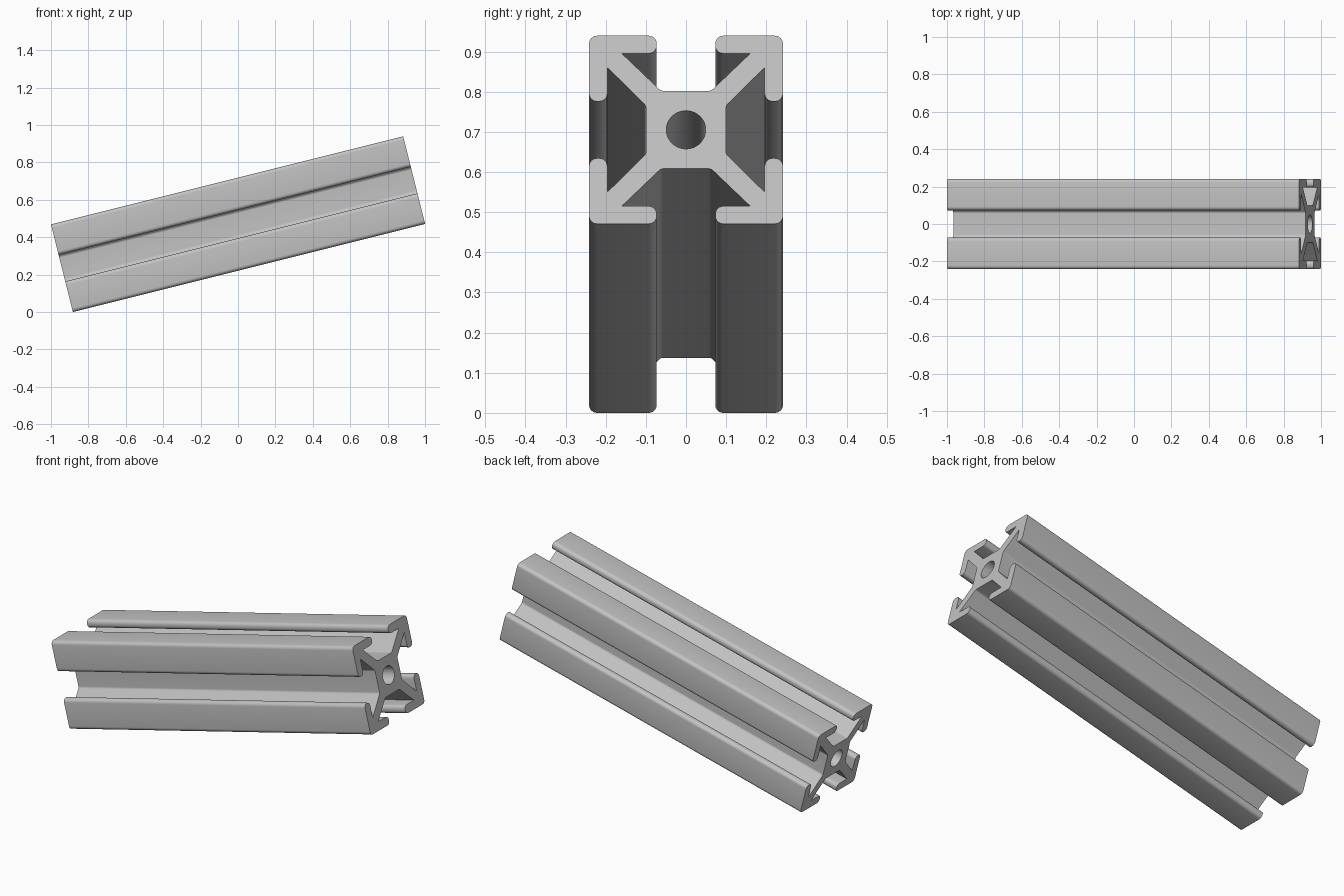
import bpy
import bmesh
import math
from mathutils import Matrix, Vector

cube = bpy.data.objects.get("Cube")
if cube:
    bpy.data.objects.remove(cube, do_unlink=True)

LENGTH = 1.941
HALF = 0.2415      # half width of the square section
INNER = 0.196      # inner side of the lips
SLOT = 0.073       # half width of the slot opening
CORE = 0.1         # half width of the core
FLAT = 0.0625      # half width of the slot floor
POCKET = 0.16      # where the diagonal web meets the lip
BORE = 0.049
TILT = math.radians(14.04)

# Aluminium material
metal = bpy.data.materials.new("aluminium_grey")
metal.use_nodes = True
colour = (0.54, 0.54, 0.54, 1)
metal.diffuse_color = colour
metal.node_tree.nodes["Principled BSDF"].inputs["Base Color"].default_value = colour

# One quarter of the section, as (x, y, corner radius)
quarter = [
    (CORE, FLAT, 0.015), (INNER, POCKET, 0), (INNER, SLOT, 0.02),
    (HALF, SLOT, 0.02), (HALF, HALF, 0.02), (SLOT, HALF, 0.02),
    (SLOT, INNER, 0.02), (POCKET, INNER, 0), (FLAT, CORE, 0.015),
]


def rounded_outline(corners, steps=6):
    """Replace each corner that has a radius with a tangent arc."""
    points = []
    for i, (x, y, r) in enumerate(corners):
        p = Vector((x, y))
        if r == 0:
            points.append(p)
            continue
        to_prev = (Vector(corners[i - 1][:2]) - p).normalized()
        to_next = (Vector(corners[(i + 1) % len(corners)][:2]) - p).normalized()
        half_angle = to_prev.angle(to_next) / 2
        centre = p + (to_prev + to_next).normalized() * (r / math.sin(half_angle))
        start = p + to_prev * (r / math.tan(half_angle)) - centre
        end = p + to_next * (r / math.tan(half_angle)) - centre
        sweep = math.atan2(start.cross(end), start.dot(end))
        for k in range(steps + 1):
            points.append(centre + Matrix.Rotation(sweep * k / steps, 2) @ start)
    return points


# Full section: four turned quarters and a round bore
corners = []
for turn in range(4):
    spin = Matrix.Rotation(turn * math.pi / 2, 2)
    for x, y, r in quarter:
        corners.append((*(spin @ Vector((x, y))), r))
outline = rounded_outline(corners)
bore = [Vector((math.cos(a), math.sin(a))) * BORE
        for a in (math.tau * k / 48 for k in range(48))]

# Fill the section and extrude it along x
bm = bmesh.new()
edges = []
for loop in (outline, bore):
    verts = [bm.verts.new((-LENGTH / 2, p.x, p.y)) for p in loop]
    edges += [bm.edges.new((verts[i - 1], verts[i])) for i in range(len(verts))]
bmesh.ops.triangle_fill(bm, edges=edges, use_beauty=True, normal=(-1, 0, 0))
result = bmesh.ops.extrude_face_region(bm, geom=bm.faces[:], use_keep_orig=True)
end_verts = [g for g in result["geom"] if isinstance(g, bmesh.types.BMVert)]
bmesh.ops.translate(bm, verts=end_verts, vec=(LENGTH, 0, 0))
bmesh.ops.recalc_face_normals(bm, faces=bm.faces[:])

# Slotted rail, tilted up towards +x
mesh = bpy.data.meshes.new("slotted_rail")
bm.to_mesh(mesh)
bm.free()
mesh.materials.append(metal)
rail = bpy.data.objects.new("slotted_rail", mesh)
bpy.context.collection.objects.link(rail)
rail.rotation_euler = (0, -TILT, 0)
rail.location.z = (LENGTH * math.sin(TILT) + 2 * HALF * math.cos(TILT)) / 2

bpy.ops.object.select_all(action="DESELECT")
rail.select_set(True)
bpy.context.view_layer.objects.active = rail
bpy.ops.object.shade_smooth_by_angle(angle=math.radians(30))
